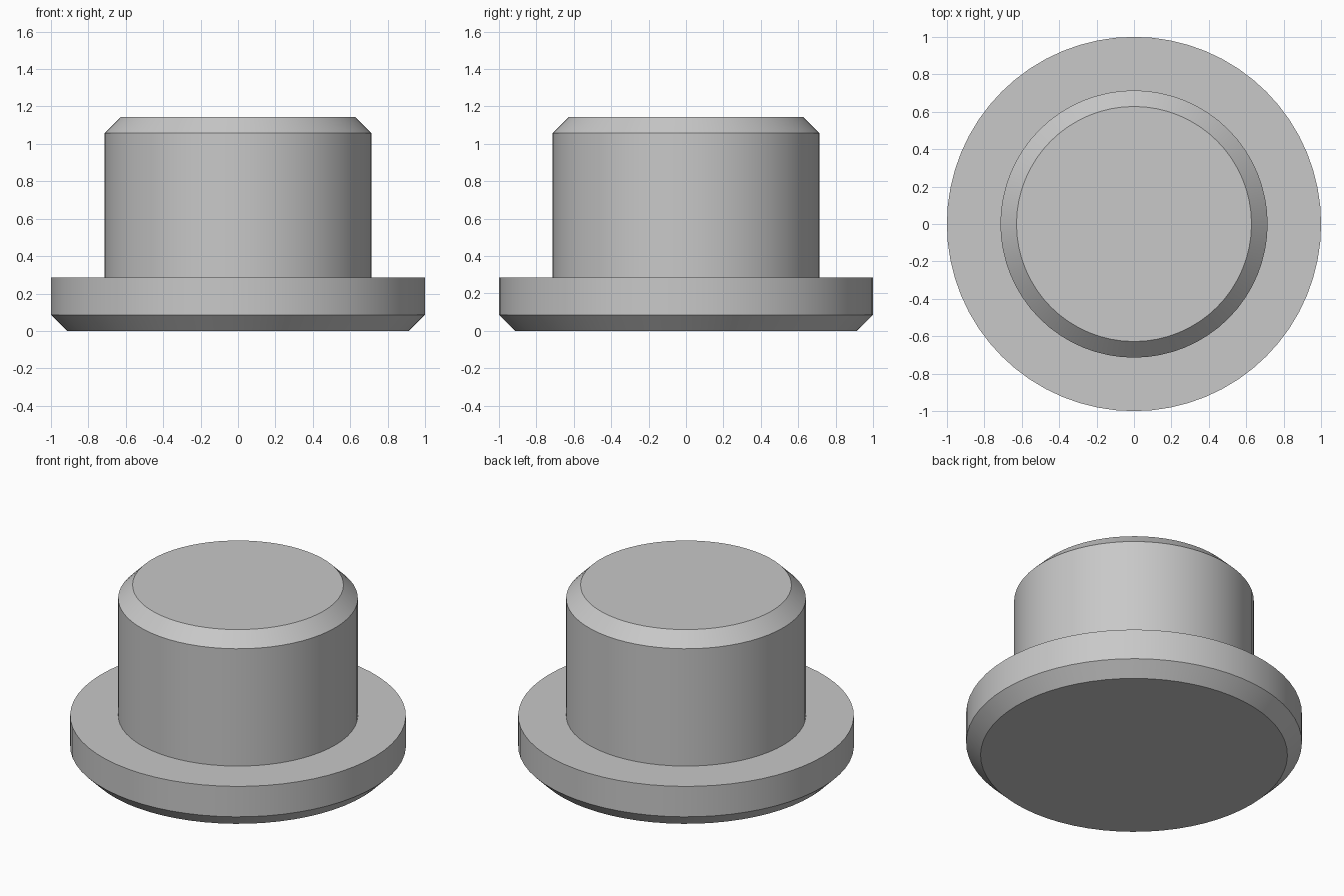
import bpy, bmesh, math

cube = bpy.data.objects.get("Cube")
if cube:
    bpy.data.objects.remove(cube, do_unlink=True)

SEGMENTS = 64

# Single grey material
grey = bpy.data.materials.new("plain_grey")
grey.use_nodes = True
colour = (0.58, 0.58, 0.58, 1)
grey.diffuse_color = colour
grey.node_tree.nodes["Principled BSDF"].inputs["Base Color"].default_value = colour


def lathe(name, profile):
    """Revolve an (r, z) profile about z and cap both ends."""
    bm = bmesh.new()
    rings = []
    for r, z in profile:
        ring = []
        for i in range(SEGMENTS):
            a = math.tau * i / SEGMENTS
            ring.append(bm.verts.new((r * math.cos(a), r * math.sin(a), z)))
        rings.append(ring)
    for low, high in zip(rings, rings[1:]):
        for i in range(SEGMENTS):
            j = (i + 1) % SEGMENTS
            bm.faces.new((low[i], low[j], high[j], high[i]))
    bm.faces.new(rings[0][::-1])
    bm.faces.new(rings[-1])
    mesh = bpy.data.meshes.new(name)
    bm.to_mesh(mesh)
    bm.free()
    mesh.materials.append(grey)
    obj = bpy.data.objects.new(name, mesh)
    bpy.context.collection.objects.link(obj)
    bpy.ops.object.select_all(action="DESELECT")
    obj.select_set(True)
    bpy.context.view_layer.objects.active = obj
    bpy.ops.object.shade_smooth_by_angle(angle=math.radians(30))
    return obj


# Flanged plug: chamfered base flange, straight shank, chamfered top
CHAMFER = 0.086
FLANGE_R, FLANGE_TOP = 1.0, 0.286
SHANK_R, HEIGHT = 0.714, 1.143

lathe("flanged_plug", [
    (FLANGE_R - CHAMFER, 0),
    (FLANGE_R, CHAMFER),
    (FLANGE_R, FLANGE_TOP),
    (SHANK_R, FLANGE_TOP),
    (SHANK_R, HEIGHT - CHAMFER),
    (SHANK_R - CHAMFER, HEIGHT),
])
